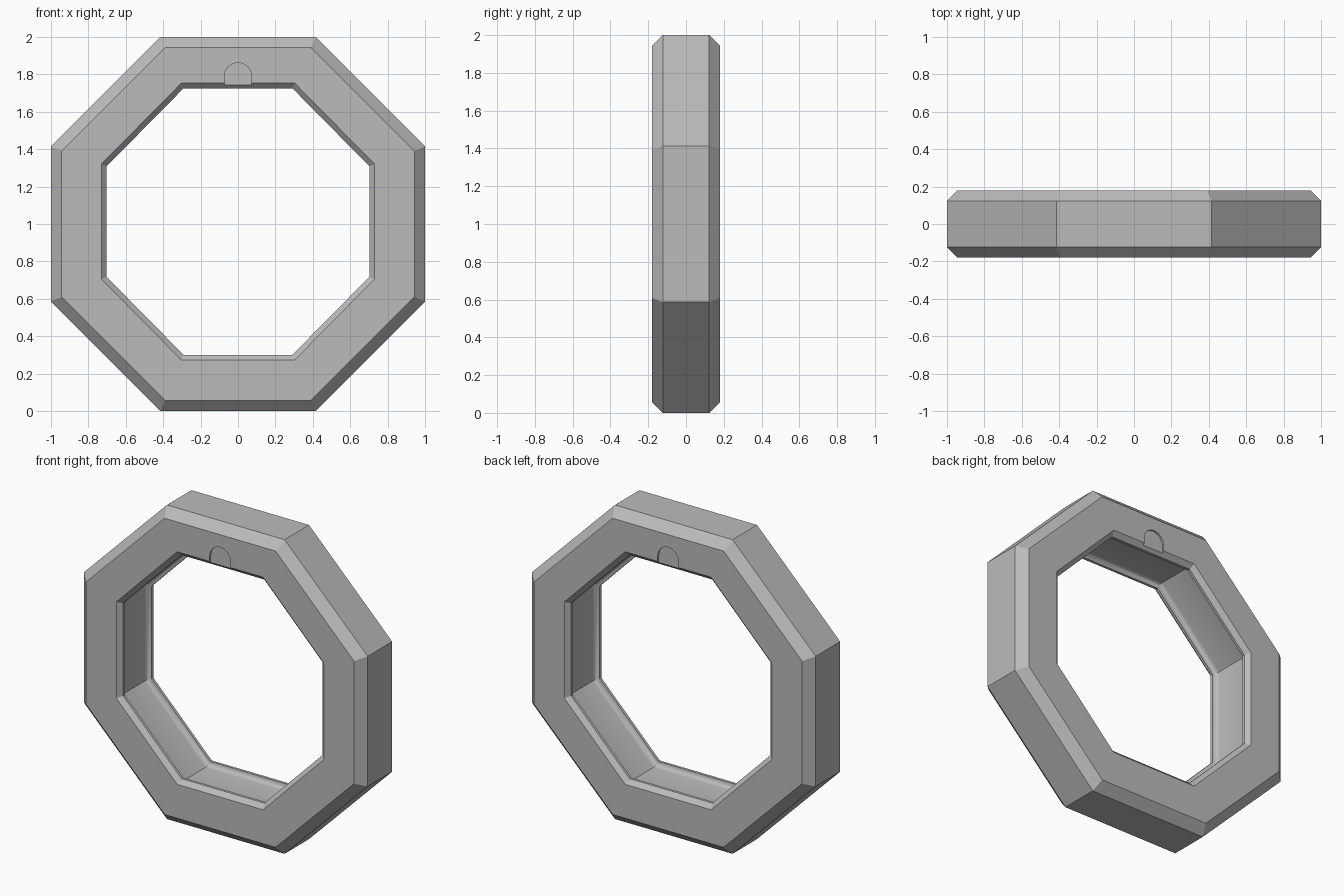
import bpy
import bmesh
from math import cos, sin, pi

cube = bpy.data.objects.get("Cube")
if cube:
    bpy.data.objects.remove(cube, do_unlink=True)

SIDES = 8
HALF_DEPTH = 0.18
CHAMFER = 0.057
RIM = 0.703        # apothem of the narrow inner rims
LIP = 0.028        # chamfer of the opening
FILLET = 0.03      # rounding at the ends of the inner channel
INNER_Z = 1.013    # opening sits slightly high and is slightly taller


def material(name, value):
    mat = bpy.data.materials.new(name)
    mat.use_nodes = True
    colour = (value, value, value, 1)
    mat.diffuse_color = colour
    mat.node_tree.nodes["Principled BSDF"].inputs["Base Color"].default_value = colour
    return mat


def mesh_object(name, bm):
    bmesh.ops.recalc_face_normals(bm, faces=bm.faces)
    mesh = bpy.data.meshes.new(name)
    bm.to_mesh(mesh)
    bm.free()
    obj = bpy.data.objects.new(name, mesh)
    bpy.context.collection.objects.link(obj)
    return obj


# Half cross-section as (apothem, y), from outer edge to channel middle
half = [(1, HALF_DEPTH - CHAMFER), (1 - CHAMFER, HALF_DEPTH),
        (RIM + LIP, HALF_DEPTH), (RIM, HALF_DEPTH - LIP), (RIM, 0.135)]
for i in range(1, 6):
    a = i / 5 * pi / 2
    half.append((RIM + FILLET * sin(a), 0.135 - FILLET * (1 - cos(a)) * 0.999))
profile = half + [(r, -y) for r, y in reversed(half)]

# Octagonal ring swept around the y axis
bm = bmesh.new()
loops = []
for r, y in profile:
    inner = r < 0.8
    stretch, centre = (INNER_Z, 1.013) if inner else (1, 1)
    radius = r / cos(pi / SIDES)
    loops.append([bm.verts.new((radius * cos(a), y, centre + stretch * radius * sin(a)))
                  for a in [(k + 0.5) * 2 * pi / SIDES for k in range(SIDES)]])
for j, loop in enumerate(loops):
    following = loops[(j + 1) % len(loops)]
    for k in range(SIDES):
        n = (k + 1) % SIDES
        bm.faces.new((loop[k], loop[n], following[n], following[k]))
ring = mesh_object("octagonal_ring", bm)
ring.data.materials.append(material("light_grey", 0.5))


# Shallow arched notch at the top of the opening, on both faces
def arch_cutter(side):
    w, base, spring = 0.073, 1.70, 1.79
    outline = [(w, base)] + [(w * cos(i * pi / 8), spring + w * sin(i * pi / 8))
                             for i in range(9)] + [(-w, base)]
    bm = bmesh.new()
    face = bm.faces.new([bm.verts.new((x, side * (HALF_DEPTH - 0.01), z)) for x, z in outline])
    out = bmesh.ops.extrude_face_region(bm, geom=[face])
    moved = [v for v in out["geom"] if isinstance(v, bmesh.types.BMVert)]
    bmesh.ops.translate(bm, verts=moved, vec=(0, side * 0.05, 0))
    return mesh_object("notch_cutter", bm)


bpy.context.view_layer.objects.active = ring
ring.select_set(True)
for side in (-1, 1):
    cutter = arch_cutter(side)
    cutter.hide_render = True
    mod = ring.modifiers.new("notch", "BOOLEAN")
    mod.operation = "DIFFERENCE"
    mod.solver = "EXACT"
    mod.object = cutter
    bpy.ops.object.modifier_apply(modifier=mod.name)
    bpy.data.objects.remove(cutter, do_unlink=True)

bpy.ops.object.select_all(action="DESELECT")
ring.select_set(True)
bpy.ops.object.shade_smooth_by_angle(angle=0.5)
